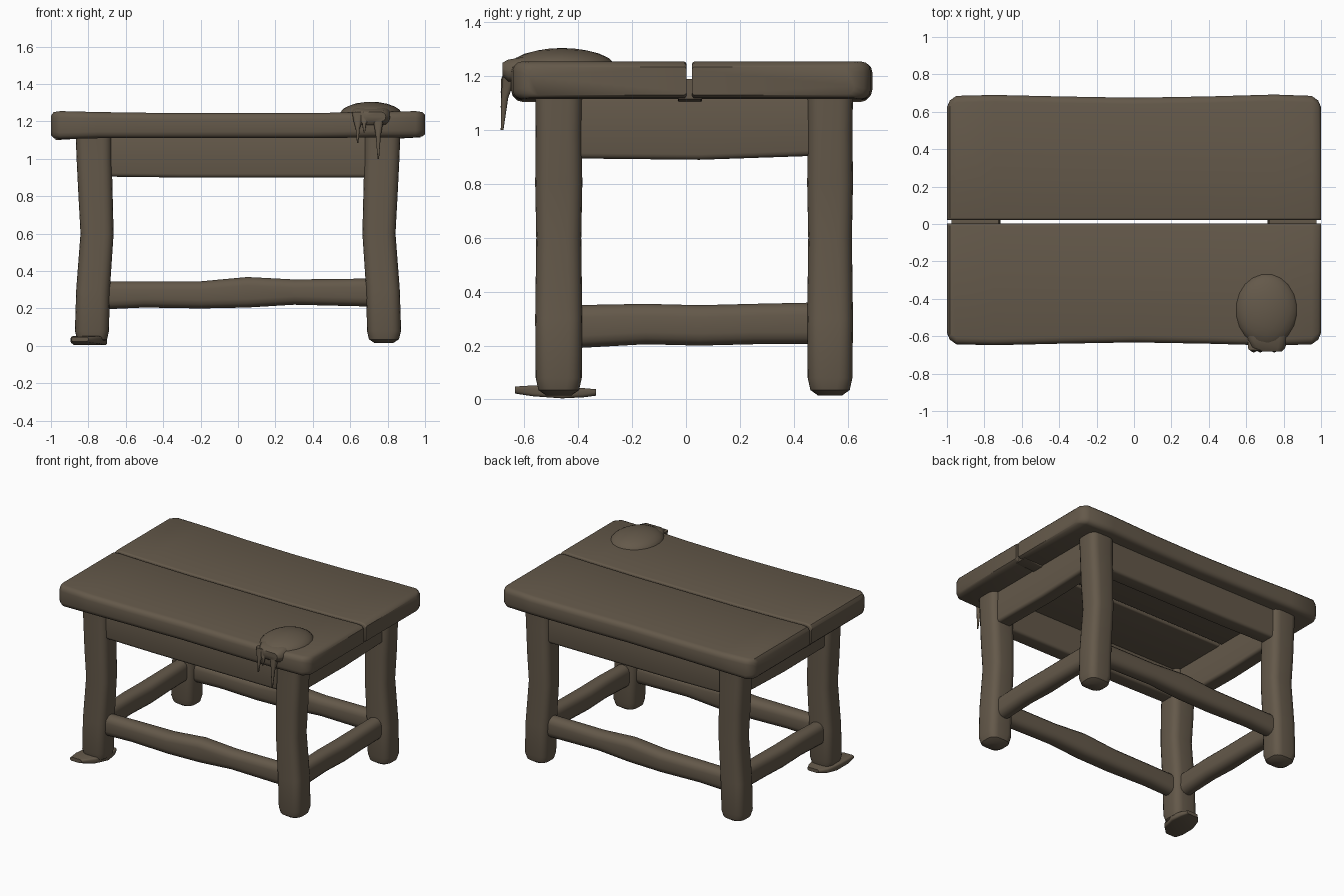
import bpy, bmesh
from math import cos, sin, pi, radians
from mathutils import Matrix, Vector

cube = bpy.data.objects.get("Cube")
if cube:
    bpy.data.objects.remove(cube, do_unlink=True)

wood = bpy.data.materials.new("weathered brown wood")
wood.use_nodes = True
BROWN = (0.127, 0.099, 0.068, 1)
wood.diffuse_color = BROWN
bsdf = next(n for n in wood.node_tree.nodes if n.type == 'BSDF_PRINCIPLED')
bsdf.inputs["Base Color"].default_value = BROWN
bsdf.inputs["Roughness"].default_value = 0.9


def finish(name, bm):
    """Turn a bmesh into a smooth-shaded wooden object."""
    bmesh.ops.recalc_face_normals(bm, faces=bm.faces)
    mesh = bpy.data.meshes.new(name)
    bm.to_mesh(mesh)
    bm.free()
    mesh.materials.append(wood)
    obj = bpy.data.objects.new(name, mesh)
    bpy.context.collection.objects.link(obj)
    bpy.ops.object.select_all(action='DESELECT')
    obj.select_set(True)
    bpy.context.view_layer.objects.active = obj
    bpy.ops.object.shade_smooth_by_angle(angle=radians(40))
    return obj


def loft(name, axis, stations, r_low=0.03, r_high=None, arc=3):
    """Rounded-box loft; each station is (along, u_min, u_max, v_min, v_max)."""
    r_high = r_low if r_high is None else r_high
    bm = bmesh.new()
    rings = []
    for t, u0, u1, v0, v1 in stations:
        limit = 0.48 * min(u1 - u0, v1 - v0)
        ring = []
        for corner, (su, sv) in enumerate([(1, 1), (-1, 1), (-1, -1), (1, -1)]):
            r = min(r_high if su > 0 else r_low, limit)
            cu = u1 - r if su > 0 else u0 + r
            cv = v1 - r if sv > 0 else v0 + r
            for i in range(arc + 1):
                a = (corner + i / arc) * pi / 2
                u, v = cu + r * cos(a), cv + r * sin(a)
                co = {'x': (t, u, v), 'y': (u, t, v), 'z': (u, v, t)}[axis]
                ring.append(bm.verts.new(co))
        rings.append(ring)
    n = len(rings[0])
    for a, b in zip(rings, rings[1:]):
        for i in range(n):
            j = (i + 1) % n
            bm.faces.new((a[i], a[j], b[j], b[i]))
    bm.faces.new(rings[0])
    bm.faces.new(rings[-1])
    return finish(name, bm)


# Two top planks with worn, slightly waisted outer edges
# (x, outer edge distance, underside, top)
edge = [(-1, 0.625, 1.125, 1.23), (-0.985, 0.66, 1.11, 1.25), (-0.95, 0.685, 1.105, 1.255),
        (-0.75, 0.69, 1.11, 1.25), (-0.4, 0.682, 1.11, 1.245), (0, 0.675, 1.11, 1.245),
        (0.4, 0.682, 1.11, 1.245), (0.75, 0.692, 1.115, 1.25), (0.95, 0.685, 1.115, 1.255),
        (0.985, 0.66, 1.12, 1.25), (1, 0.625, 1.13, 1.235)]
loft("back_top_plank", 'x', [(x, 0.022, w, a, b) for x, w, a, b in edge], 0.012, 0.035)
loft("front_top_plank", 'x', [(x, 0.042 - w, 0.002, a, b) for x, w, a, b in edge], 0.035, 0.012)

# Filler blocks closing the gap at both ends
for side, label in ((-1, "right"), (1, "left")):
    lo, hi = sorted((side * 0.725, side * 0.975))
    loft(f"{label}_gap_filler", 'x', [(lo, -0.03, 0.06, 1.1, 1.19),
                                      (hi, -0.03, 0.06, 1.115, 1.19)], 0.005)

# Legs: (z, inner x, outer x, trim from front/back faces)
leg = [(0.015, 0.73, 0.83, 0.04), (0.035, 0.70, 0.86, 0.012), (0.08, 0.69, 0.872, 0.002),
       (0.3, 0.685, 0.865, 0), (0.6, 0.665, 0.842, 0.004), (0.8, 0.67, 0.853, 0),
       (1.0, 0.675, 0.863, 0.002), (1.13, 0.675, 0.868, 0)]
for end, y0, y1 in (("front", -0.56, -0.385), ("back", 0.45, 0.62)):
    for side, label in ((-1, "right"), (1, "left")):
        rows = []
        for z, inner, outer, trim in leg:
            x0, x1 = sorted((side * inner, side * outer))
            rows.append((z, x0, x1, y0 + trim, y1 - trim))
        loft(f"{end}_{label}_leg", 'z', rows, 0.05, arc=4)

# Aprons under the top and wavy stretchers near the floor
for end, yc in (("front", -0.472), ("back", 0.535)):
    loft(f"{end}_apron", 'x', [(x, yc - 0.055, yc + 0.055, z, 1.13) for x, z in
                               ((-0.72, 0.905), (-0.3, 0.9), (0.3, 0.9), (0.72, 0.9))], 0.02)
    loft(f"{end}_stretcher", 'x',
         [(x, yc - w, yc + w, a, b) for x, w, a, b in
          ((-0.72, 0.05, 0.195, 0.345), (-0.5, 0.055, 0.205, 0.345), (-0.2, 0.06, 0.2, 0.345),
           (0.05, 0.06, 0.205, 0.368), (0.3, 0.055, 0.22, 0.355), (0.72, 0.05, 0.21, 0.36))],
         0.045)
for side, label in ((-1, "right"), (1, "left")):
    xc = side * 0.772
    loft(f"{label}_apron", 'y', [(y, xc - 0.055, xc + 0.055, z, 1.13) for y, z in
                                 ((-0.42, 0.895), (0.05, 0.89), (0.49, 0.905))], 0.02)
    loft(f"{label}_stretcher", 'y',
         [(y, xc - w, xc + w, a, b) for y, w, a, b in
          ((-0.42, 0.05, 0.19, 0.35), (-0.15, 0.055, 0.205, 0.355), (0.05, 0.058, 0.2, 0.35),
           (0.25, 0.055, 0.205, 0.355), (0.49, 0.05, 0.205, 0.36))], 0.045)

# Splintered flat piece under the front right leg
loft("foot_splinter", 'y', [(-0.635, -0.89, -0.8, 0.022, 0.048), (-0.57, -0.895, -0.735, 0.012, 0.052),
                            (-0.46, -0.885, -0.7, 0.004, 0.05), (-0.38, -0.86, -0.71, 0.008, 0.042),
                            (-0.335, -0.82, -0.73, 0.014, 0.038)], 0.012)

# Melted mound on the front left corner
bm = bmesh.new()
bmesh.ops.create_icosphere(bm, subdivisions=3, radius=1, matrix=Matrix.LocRotScale(
    Vector((0.71, -0.46, 1.23)), None, Vector((0.17, 0.2, 0.075))))
finish("melted_mound", bm)
loft("mound_lip", 'y', [(-0.682, 0.68, 0.79, 1.2, 1.25), (-0.66, 0.62, 0.81, 1.18, 1.262),
                        (-0.6, 0.6, 0.82, 1.18, 1.272), (-0.5, 0.62, 0.8, 1.2, 1.28)], 0.04)

# Drips hanging over the front edge: (x, tip z, half width)
for i, (x, tip, w) in enumerate(((0.75, 1.0, 0.026), (0.64, 1.085, 0.022), (0.675, 1.14, 0.022))):
    mid = (tip + 1.24) / 2
    loft(f"drip_{i + 1}", 'z', [(tip, x - 0.004, x + 0.004, -0.688, -0.678),
                                (mid, x - w * 0.5, x + w * 0.5, -0.686, -0.66),
                                (1.2, x - w, x + w, -0.682, -0.63),
                                (1.25, x - w * 1.4, x + w * 1.4, -0.675, -0.62)], 0.015)
